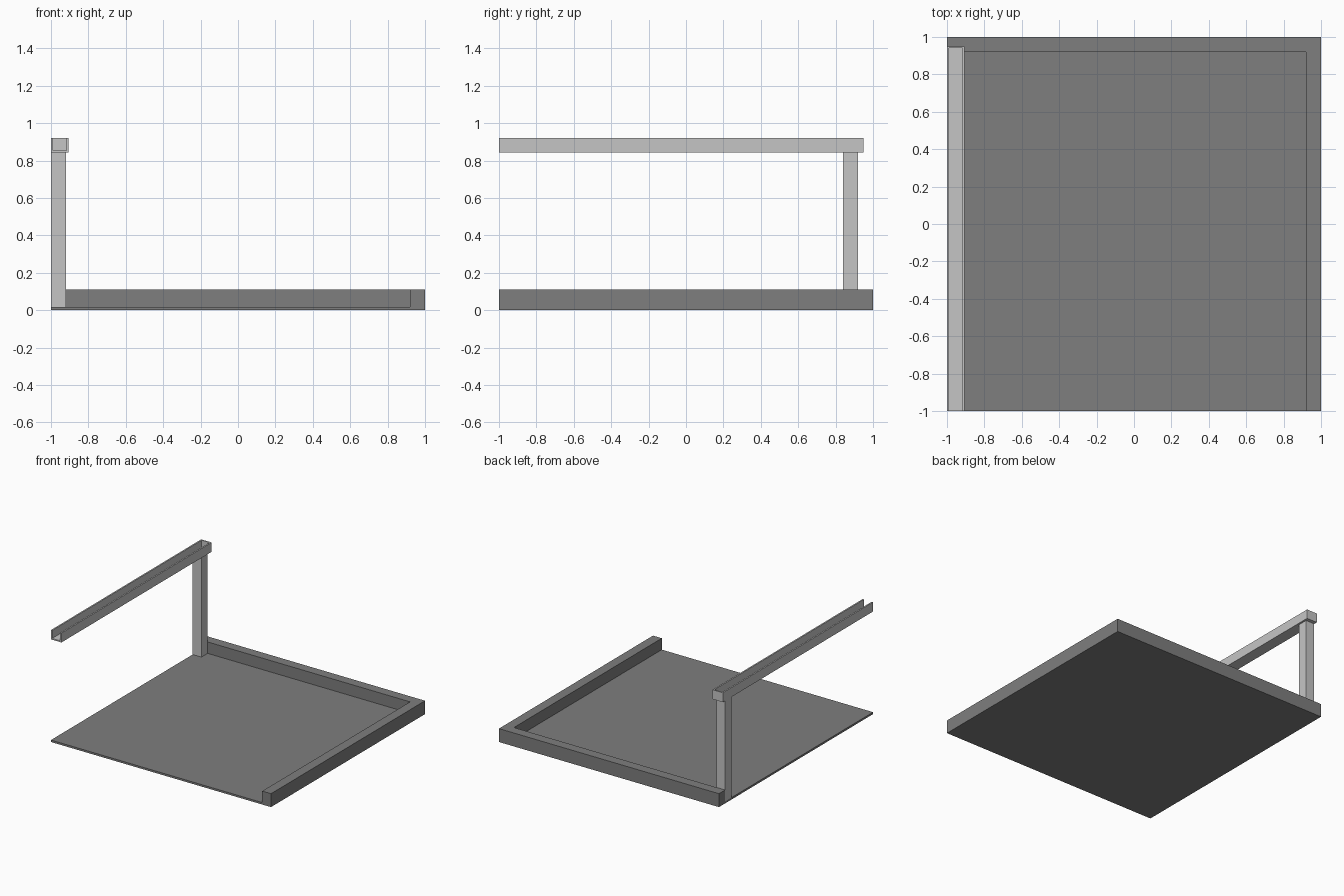
import bpy

if "Cube" in bpy.data.objects:
    bpy.data.objects.remove(bpy.data.objects["Cube"])


def material(name, value):
    m = bpy.data.materials.new(name)
    m.diffuse_color = (value, value, value, 1)
    m.use_nodes = True
    m.node_tree.nodes["Principled BSDF"].inputs["Base Color"].default_value = m.diffuse_color
    return m


def box(name, lo, hi, mat):
    bpy.ops.mesh.primitive_cube_add(size=1)
    ob = bpy.context.object
    ob.name = name
    for v in ob.data.vertices:
        v.co = [lo[i] if v.co[i] < 0 else hi[i] for i in range(3)]
    ob.data.materials.append(mat)
    return ob


def carve(ob, lo, hi):
    """Cut a box-shaped hollow out of an object."""
    cutter = box(ob.name + "_cutter", lo, hi, ob.data.materials[0])
    cutter.hide_render = True
    mod = ob.modifiers.new("hollow", 'BOOLEAN')
    mod.operation = 'DIFFERENCE'
    mod.solver = 'EXACT'
    mod.object = cutter
    bpy.context.view_layer.objects.active = ob
    bpy.ops.object.modifier_apply(modifier=mod.name)
    bpy.data.objects.remove(cutter)


dark = material("dark grey", 0.21)
light = material("light grey", 0.56)

# Floor slab with a raised kerb along the back and right sides
base = box("base_with_kerb", (-1, -1, 0), (1, 1, 0.11), dark)
carve(base, (-1.2, -1.2, 0.016), (0.92, 0.92, 0.3))

# Corner post
box("corner_post", (-1, 0.84, 0.016), (-0.92, 0.92, 0.843), light)

# Channel beam: open at the top and front, closed at the back
beam = box("channel_beam", (-1, -1, 0.843), (-0.905, 0.95, 0.92), light)
carve(beam, (-0.988, -1.2, 0.854), (-0.917, 0.94, 1.1))
